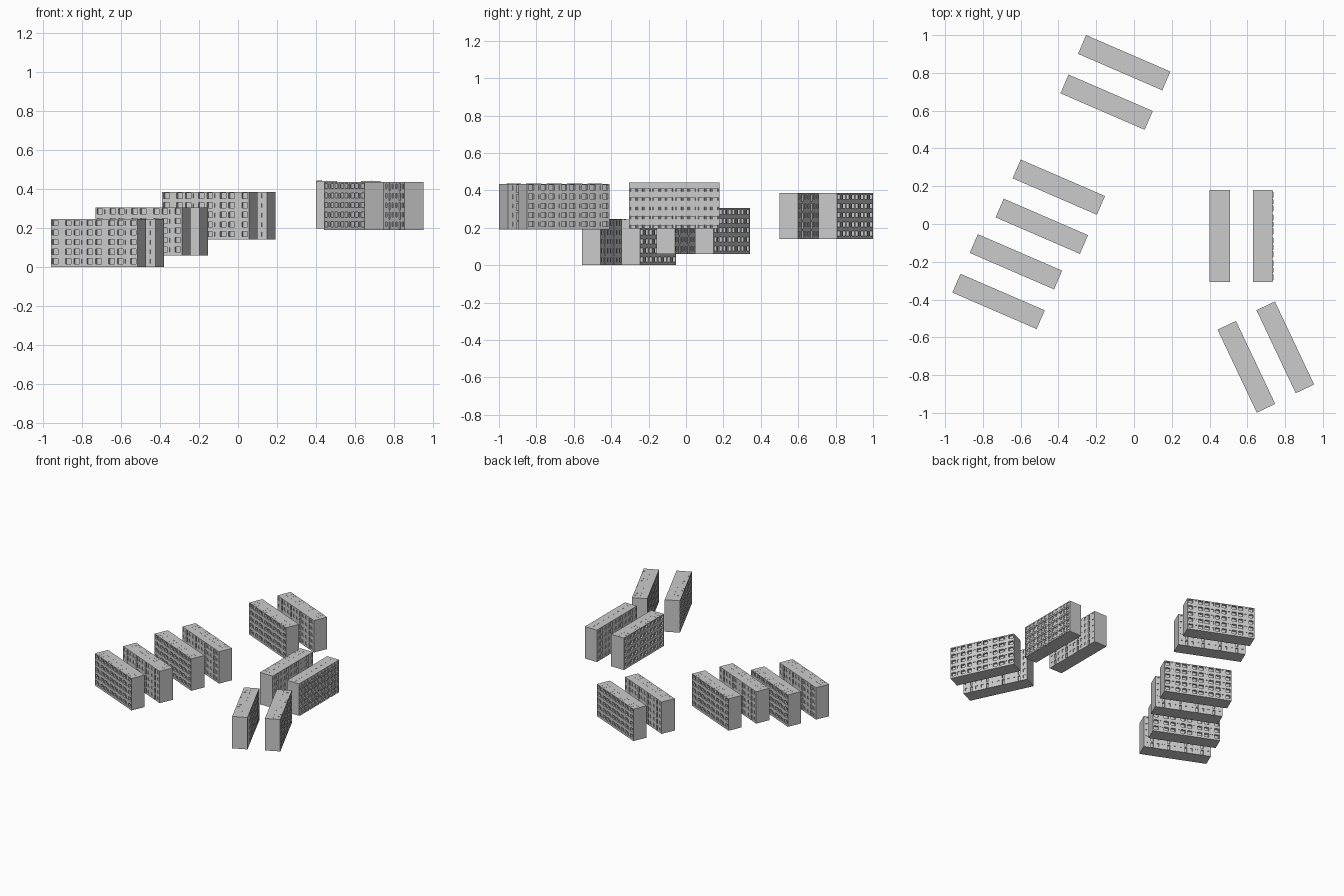
import bpy, bmesh
from math import radians
from mathutils import Vector, Matrix

if "Cube" in bpy.data.objects:
    bpy.data.objects.remove(bpy.data.objects["Cube"])

L, W, H = 0.486, 0.108, 0.245      # block length, depth, height
SECTIONS, FLOORS = 4, 5
S, F = L / SECTIONS, H / FLOORS

# openings in one section of one floor: (x0, x1, z0, z1, depth)
LOGGIA_SIDE = [(0.008, 0.040, 0.016, 0.043, 0.016),
               (0.051, 0.070, 0.017, 0.040, 0.004),
               (0.081, 0.113, 0.016, 0.043, 0.016)]
BAY_SIDE = [(0.012, 0.036, 0.018, 0.041, 0.004),
            (0.051, 0.070, 0.018, 0.041, 0.004),
            (0.085, 0.109, 0.018, 0.041, 0.004)]
STAIR_SIDE = [(0.012, 0.030, 0.017, 0.040, 0.004),
              (0.052, 0.069, 0.004, 0.042, 0.012),
              (0.091, 0.109, 0.017, 0.040, 0.004)]


def quad(bm, turn, *pts):
    bm.faces.new([bm.verts.new(turn @ Vector(p)) for p in pts])


def wall_panel(bm, turn, ox, oz, y, openings):
    """Wall panel facing -y, pierced by recessed openings."""
    def flat(x0, x1, z0, z1, yy):
        quad(bm, turn, (x0, yy, z0), (x1, yy, z0), (x1, yy, z1), (x0, yy, z1))

    cursor = ox
    for a, b, c, d, depth in openings:
        x0, x1, z0, z1, yi = ox + a, ox + b, oz + c, oz + d, y + depth
        flat(cursor, x0, oz, oz + F, y)
        flat(x0, x1, oz, z0, y)
        flat(x0, x1, z1, oz + F, y)
        # reveals and recessed back
        quad(bm, turn, (x0, y, z0), (x1, y, z0), (x1, yi, z0), (x0, yi, z0))
        quad(bm, turn, (x0, yi, z1), (x1, yi, z1), (x1, y, z1), (x0, y, z1))
        quad(bm, turn, (x0, y, z0), (x0, yi, z0), (x0, yi, z1), (x0, y, z1))
        quad(bm, turn, (x1, yi, z0), (x1, y, z0), (x1, y, z1), (x1, yi, z1))
        flat(x0, x1, z0, z1, yi)
        cursor = x1
    flat(cursor, ox + S, oz, oz + F, y)


def prism(bm, outline, z0, z1):
    """Closed prism from a counter-clockwise plan outline."""
    lo = [bm.verts.new((x, y, z0)) for x, y in outline]
    hi = [bm.verts.new((x, y, z1)) for x, y in outline]
    n = len(outline)
    bm.faces.new(hi)
    bm.faces.new(lo[::-1])
    for i in range(n):
        j = (i + 1) % n
        bm.faces.new((lo[i], lo[j], hi[j], hi[i]))


def box(bm, x0, x1, y0, y1, z0, z1):
    prism(bm, [(x0, y0), (x1, y0), (x1, y1), (x0, y1)], z0, z1)


def block_mesh(name, bays):
    bm = bmesh.new()
    same, back = Matrix.Identity(3), Matrix.Rotation(radians(180), 3, 'Z')
    bump = 0.006 if bays else 0.0
    yf, yb = -W / 2 + bump, W / 2

    for s in range(SECTIONS):
        ox = -L / 2 + s * S
        for f in range(FLOORS):
            oz = f * F
            wall_panel(bm, same, ox, oz, yf, BAY_SIDE if bays else LOGGIA_SIDE)
            wall_panel(bm, back, ox, oz, -yb, STAIR_SIDE)
            # protruding bay parapets
            if bays:
                for a, b, *_ in BAY_SIDE:
                    x0, x1 = ox + a - 0.006, ox + b + 0.006
                    prism(bm, [(x0, yf), (x0 + 0.005, yf - bump),
                               (x1 - 0.005, yf - bump), (x1, yf)],
                          oz + 0.001, oz + 0.017)
        # roof and underside panels, two per section
        for y0, y1 in ((yf, 0), (0, yb)):
            x0, x1 = ox, ox + S
            quad(bm, same, (x0, y0, H), (x1, y0, H), (x1, y1, H), (x0, y1, H))
            quad(bm, same, (x0, y1, 0), (x1, y1, 0), (x1, y0, 0), (x0, y0, 0))
        # low roof ribs and vents
        box(bm, ox + 0.02, ox + 0.05, -0.001, 0.001, H, H + 0.001)
        box(bm, ox + 0.07, ox + 0.10, -0.001, 0.001, H, H + 0.001)
        if not bays:
            for a in (0.043, 0.078):
                box(bm, ox + a, ox + a + 0.002, yf + 0.002, yf + 0.03, H, H + 0.001)

    # gable end panels
    for f in range(FLOORS):
        z0, z1 = f * F, (f + 1) * F
        for y0, y1 in ((yf, 0), (0, yb)):
            x = L / 2
            quad(bm, same, (x, y0, z0), (x, y1, z0), (x, y1, z1), (x, y0, z1))
            quad(bm, same, (-x, y1, z0), (-x, y0, z0), (-x, y0, z1), (-x, y1, z1))

    me = bpy.data.meshes.new(name)
    bm.to_mesh(me)
    bm.free()
    return me


loggia_block = block_mesh("loggia_block", False)
bay_block = block_mesh("bay_block", True)

# site plan: name, mesh, x, y, base height, heading
A, D = -23.4, -64.7
PLAN = [
    ("north_block_rear", loggia_block, -0.052, 0.854, 0.14, A + 180),
    ("north_block_front", loggia_block, -0.145, 0.645, 0.14, A),
    ("west_block_1", loggia_block, -0.398, 0.195, 0.06, A + 180),
    ("west_block_2", loggia_block, -0.488, -0.012, 0.06, A),
    ("west_block_3", loggia_block, -0.625, -0.200, 0.0, A + 180),
    ("west_block_4", loggia_block, -0.717, -0.410, 0.0, A),
    ("east_block_inner", loggia_block, 0.455, -0.063, 0.197, -90),
    ("east_block_outer", bay_block, 0.685, -0.063, 0.197, 90),
    ("south_block_inner", loggia_block, 0.595, -0.756, 0.19, D),
    ("south_block_outer", loggia_block, 0.801, -0.653, 0.19, D + 180),
]
for name, mesh, x, y, z, heading in PLAN:
    ob = bpy.data.objects.new(name, mesh)
    ob.location = (x, y, z)
    ob.rotation_euler = (0, 0, radians(heading))
    bpy.context.collection.objects.link(ob)
